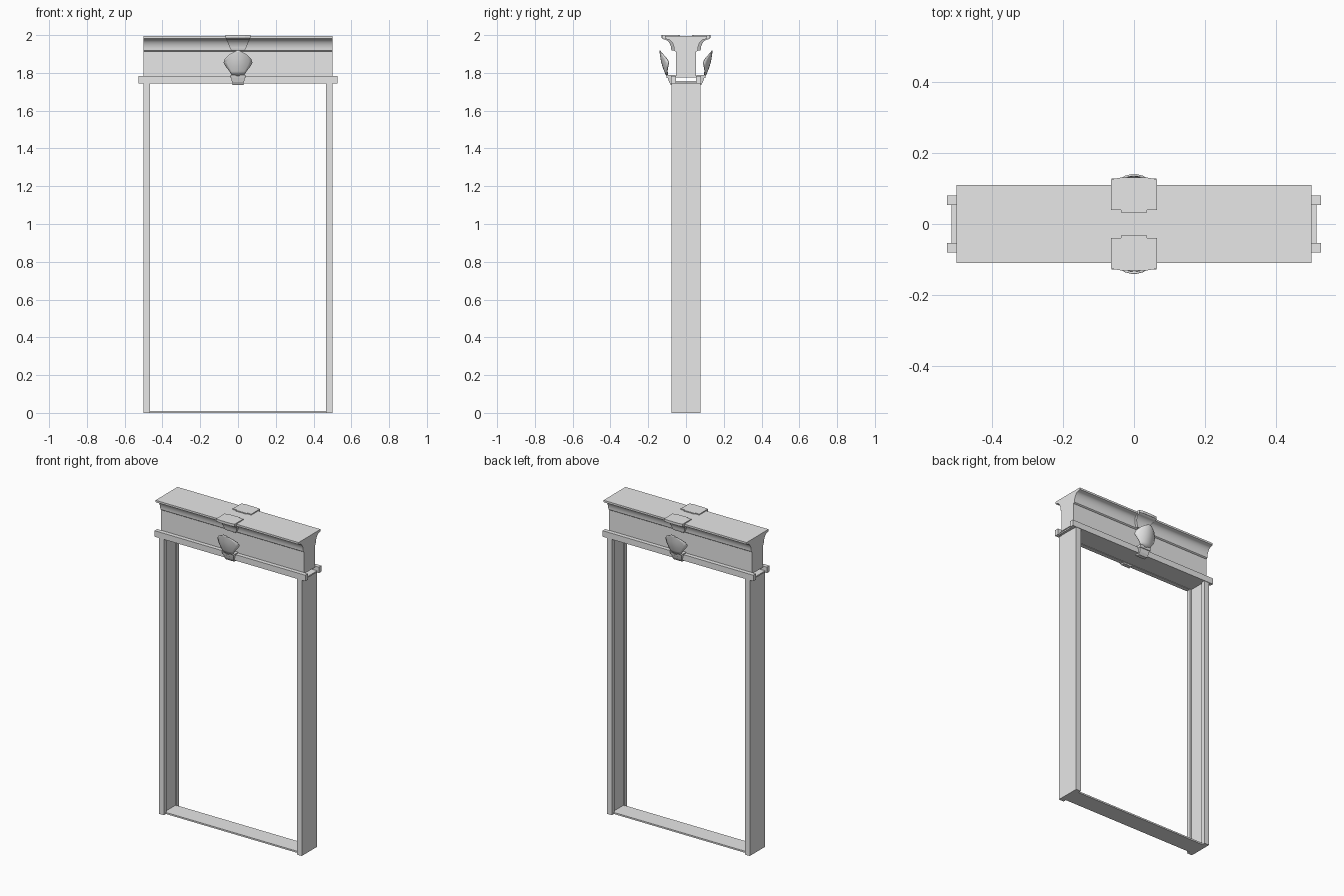
import bpy, bmesh, math
from mathutils import Vector

cube = bpy.data.objects.get("Cube")
if cube:
    bpy.data.objects.remove(cube, do_unlink=True)

grey = bpy.data.materials.new("plain grey")
grey.use_nodes = True
grey.diffuse_color = (0.8, 0.8, 0.8, 1)
grey.node_tree.nodes["Principled BSDF"].inputs["Base Color"].default_value = (0.8, 0.8, 0.8, 1)


def finish(name, bm, smooth=False):
    bmesh.ops.recalc_face_normals(bm, faces=bm.faces)
    mesh = bpy.data.meshes.new(name)
    bm.to_mesh(mesh)
    bm.free()
    mesh.materials.append(grey)
    obj = bpy.data.objects.new(name, mesh)
    bpy.context.collection.objects.link(obj)
    if smooth:
        bpy.ops.object.select_all(action='DESELECT')
        obj.select_set(True)
        bpy.context.view_layer.objects.active = obj
        bpy.ops.object.shade_smooth_by_angle(angle=math.radians(35))
    return obj


def box(name, x0, x1, y0, y1, z0, z1):
    return prism(name, [(x0, y0), (x1, y0), (x1, y1), (x0, y1)],
                 lambda p, h: (p[0], p[1], h), z0, z1)


def prism(name, profile, place, a, b, smooth=False):
    """Extrude a closed profile from a to b; place maps (point, height) to xyz."""
    bm = bmesh.new()
    face = bm.faces.new([bm.verts.new(place(p, a)) for p in profile])
    ext = bmesh.ops.extrude_face_region(bm, geom=[face])
    shift = Vector(place(profile[0], b)) - Vector(place(profile[0], a))
    bmesh.ops.translate(bm, vec=shift,
                        verts=[g for g in ext["geom"] if isinstance(g, bmesh.types.BMVert)])
    return finish(name, bm, smooth)


def loft(name, rings, smooth=False):
    """Skin a stack of equal-sized rings and cap both ends."""
    bm = bmesh.new()
    loops = [[bm.verts.new(p) for p in ring] for ring in rings]
    n = len(loops[0])
    for lo, hi in zip(loops, loops[1:]):
        for i in range(n):
            j = (i + 1) % n
            bm.faces.new((lo[i], lo[j], hi[j], hi[i]))
    bm.faces.new(loops[0])
    bm.faces.new(loops[-1])
    return finish(name, bm, smooth)


def cove(y0, z0, y1, z1, steps=8):
    """Concave quarter curve rising from the wall out to the lip."""
    return [(y1 - (y1 - y0) * math.cos(t), z0 + (z1 - z0) * math.sin(t))
            for t in (i * math.pi / 2 / steps for i in range(steps + 1))]


# Side posts with a recessed inner face, and the sill
for side, s in (("left", 1), ("right", -1)):
    half = [(0.5, 0.077), (0.465, 0.077), (0.465, 0.052), (0.475, 0.052)]
    outline = [(s * x, y) for x, y in half] + [(s * x, -y) for x, y in reversed(half)]
    prism(side + "_post", outline, lambda p, h: (p[0], p[1], h), 0, 1.747)
box("sill", -0.475, 0.475, -0.057, 0.057, 0, 0.01)

# Lintel, header board and the flared cornice
box("lintel", -0.515, 0.515, -0.056, 0.056, 1.748, 1.757)
box("header_board", -0.5, 0.5, -0.054, 0.054, 1.775, 1.92)
side_curve = [(0.054, 1.912), (0.06, 1.916)] + cove(0.062, 1.918, 0.1, 1.978) \
    + [(0.11, 1.982), (0.11, 1.994)]
cornice = side_curve + [(-y, z) for y, z in reversed(side_curve)]
prism("cornice", cornice, lambda p, h: (h, p[0], p[1]), -0.5, 0.5, True)


def leaf(name, s):
    """Cupped leaf: the edges curl back to the wall away from the centre rib."""
    # height, half width, distance from centre
    rows = [(1.785, 0.03, 0.102), (1.81, 0.045, 0.113), (1.835, 0.064, 0.122),
            (1.855, 0.075, 0.128), (1.875, 0.068, 0.132), (1.895, 0.048, 0.135),
            (1.91, 0.024, 0.137), (1.918, 0.006, 0.138)]
    bm = bmesh.new()
    cols = 8
    grid = []
    for z, w, d in rows:
        xs = [w * (2 * i / cols - 1) for i in range(cols + 1)]
        grid.append([bm.verts.new((x, s * (d - 6.5 * x * x), z)) for x in xs])
    for lo, hi in zip(grid, grid[1:]):
        for i in range(cols):
            f = (lo[i], lo[i + 1], hi[i + 1], hi[i])
            bm.faces.new(f if s < 0 else f[::-1])
    obj = finish(name, bm, True)
    mod = obj.modifiers.new("thickness", 'SOLIDIFY')
    mod.thickness = 0.006
    mod.offset = 0


def ring(w, y0, y1, z, s):
    return [(-w, s * y0, z), (w, s * y0, z), (w, s * y1, z), (-w, s * y1, z)]


# Rails and central ornaments, repeated on front and back
for side, s in (("front", -1), ("back", 1)):
    box(side + "_rail", -0.527, 0.527, *sorted((s * 0.054, s * 0.08)), 1.745, 1.783)

    # Keystone bracket hugging the cornice curve, narrowing downwards
    rings = []
    for y, z in [(0.075, 1.918)] + cove(0.078, 1.922, 0.12, 1.978):
        w = 0.036 + 0.026 * (z - 1.918) / 0.06
        rings.append(ring(w, 0.04, y, z, s))
    rings += [ring(0.064, 0.04, 0.128, 1.984, s)]
    loft(side + "_bracket", rings, True)
    plate = [(-0.065, 0.04), (-0.037, 0.04), (-0.037, 0.033), (0.037, 0.033), (0.037, 0.04),
             (0.065, 0.04), (0.065, 0.126), (0.037, 0.131), (-0.037, 0.131), (-0.065, 0.126)]
    prism(side + "_bracket_cap", plate, lambda p, h: (p[0], s * p[1], h), 1.984, 2.0)

    # Stepped cup that holds the leaf
    loft(side + "_leaf_cup", [ring(0.03, 0.056, 0.08, 1.736, s),
                              ring(0.032, 0.056, 0.09, 1.752, s),
                              ring(0.036, 0.056, 0.097, 1.774, s)])
    loft(side + "_leaf_cup_band", [ring(0.039, 0.056, 0.102, 1.774, s),
                                   ring(0.041, 0.056, 0.106, 1.79, s)])
    leaf(side + "_leaf", s)
